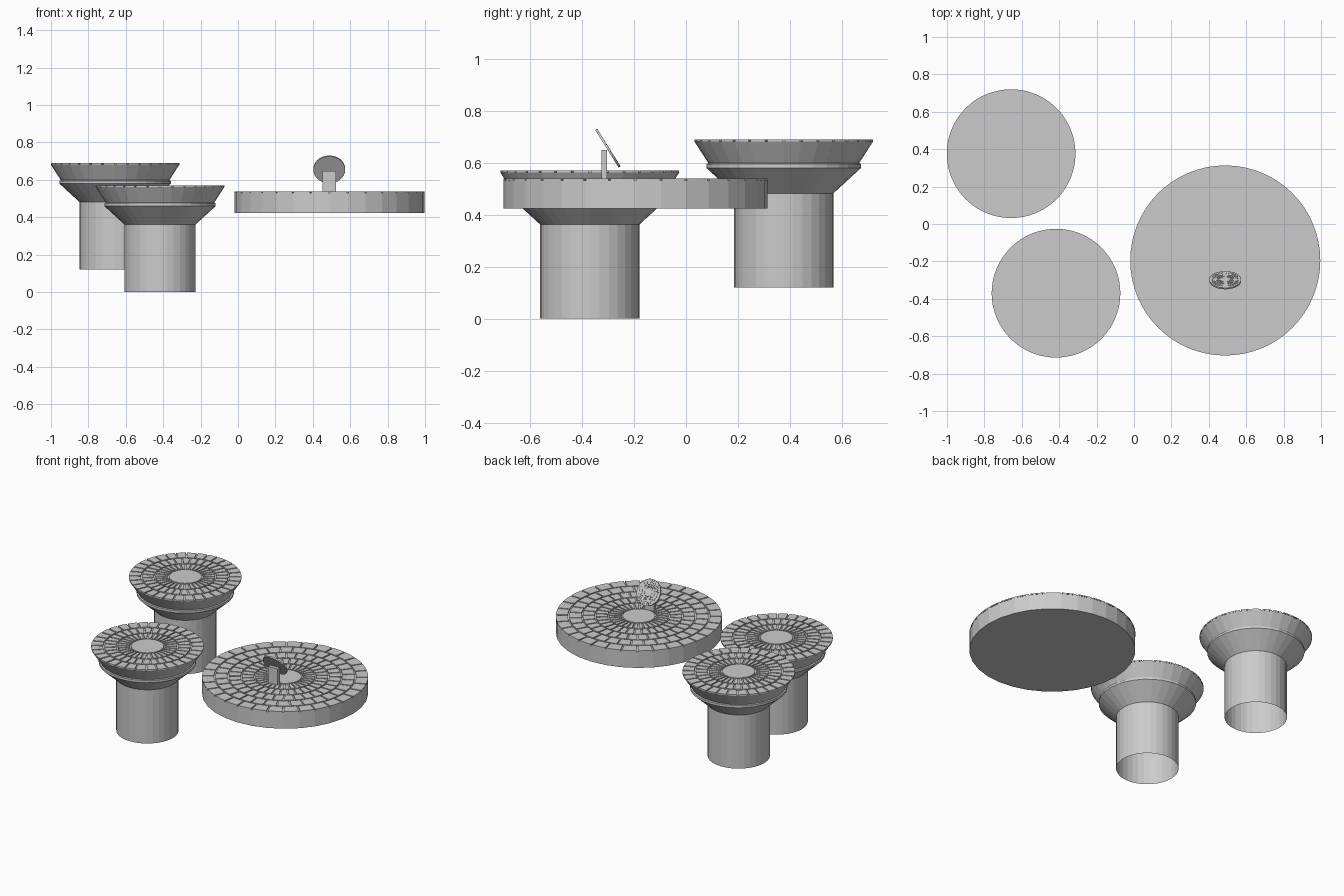
import bpy, bmesh, math
from mathutils import Matrix, Vector

if "Cube" in bpy.data.objects:
    bpy.data.objects.remove(bpy.data.objects["Cube"])

SIDES = 32
stone = bpy.data.materials.new("grey_stone")
stone.diffuse_color = (0.6, 0.6, 0.6, 1)
stone.use_nodes = True
stone.node_tree.nodes["Principled BSDF"].inputs["Base Color"].default_value = stone.diffuse_color


def finish(name, bm, matrix):
    bmesh.ops.recalc_face_normals(bm, faces=bm.faces)
    me = bpy.data.meshes.new(name)
    bm.to_mesh(me)
    bm.free()
    me.materials.append(stone)
    ob = bpy.data.objects.new(name, me)
    ob.matrix_world = matrix
    bpy.context.collection.objects.link(ob)
    return ob


def polar(r, a, z):
    return Vector((r * math.cos(a), r * math.sin(a), z))


def lathe(name, profile, matrix, cap_bottom=False):
    """Revolve an (r, z) profile, closed on top."""
    bm = bmesh.new()
    rings = [[bm.verts.new(polar(r, 2 * math.pi * i / SIDES, z)) for i in range(SIDES)]
             for r, z in profile]
    for lo, hi in zip(rings, rings[1:]):
        for i in range(SIDES):
            j = (i + 1) % SIDES
            bm.faces.new((lo[i], lo[j], hi[j], hi[i]))
    bm.faces.new(rings[-1])
    if cap_bottom:
        bm.faces.new(rings[0][::-1])
    return finish(name, bm, matrix)


def paving(name, radii, matrix, height=0.008, gap=0.009):
    """Raised centre slab plus staggered rings of paving tiles."""
    bm = bmesh.new()

    def block(outline):
        lo = [bm.verts.new(p) for p in outline]
        hi = [bm.verts.new(p + Vector((0, 0, height))) for p in outline]
        bm.faces.new(hi)
        for i in range(len(lo)):
            j = (i + 1) % len(lo)
            bm.faces.new((lo[i], lo[j], hi[j], hi[i]))

    step = 2 * math.pi / SIDES
    block([polar(radii[0], i * step, 0) for i in range(SIDES)])
    last = len(radii) - 2
    for k, (a, b) in enumerate(zip(radii, radii[1:])):
        r0, r1 = a + gap, b
        shift = 0.5 * ((last - k) % 2)
        for i in range(SIDES):
            s, e = (i + shift) * step, (i + shift + 1) * step
            m = (s + e) / 2
            g0, g1 = gap / 2 / r0, gap / 2 / r1      # even-width joints
            block([polar(r0, s + g0, 0), polar(r1, s + g1, 0), polar(r1, m, 0),
                   polar(r1, e - g1, 0), polar(r0, e - g0, 0), polar(r0, m, 0)])
    return finish(name, bm, matrix)


# Two flared pillars with paved tops
RINGS = [0.10, 0.182, 0.263, 0.344]
PILLAR = [(0.191, 0), (0.191, 0.362), (0.298, 0.46), (0.298, 0.475),
          (0.29, 0.478), (0.344, 0.562)]
for label, pos in (("front", (-0.417, -0.37, 0)), ("back", (-0.657, 0.376, 0.12))):
    lathe(label + "_pillar", PILLAR, Matrix.Translation(pos))
    paving(label + "_pillar_paving", RINGS,
           Matrix.Translation(Vector(pos) + Vector((0, 0, 0.562))))

# Large round platform
at = Vector((0.488, -0.195, 0))
lathe("round_platform", [(0.508, 0.423), (0.508, 0.531)], Matrix.Translation(at), True)
paving("platform_paving", RINGS + [0.426, 0.508],
       Matrix.Translation(at + Vector((0, 0, 0.531))))

# Stand post
bm = bmesh.new()
bmesh.ops.create_cube(bm, size=1, matrix=Matrix.Diagonal((0.072, 0.022, 0.12, 1)))
finish("stand_post", bm, Matrix.Translation((0.488, -0.314, 0.588)))

# Tilted miniature paved disc on the post
tilt = Matrix.Translation((0.488, -0.30, 0.656)) @ Matrix.Rotation(math.radians(-58), 4, 'X')
lathe("tilted_disc", [(0.085, -0.005), (0.085, 0.002)], tilt, True)
paving("tilted_disc_paving", [r * 0.247 for r in RINGS],
       tilt @ Matrix.Translation((0, 0, 0.002)), height=0.002, gap=0.0022)
